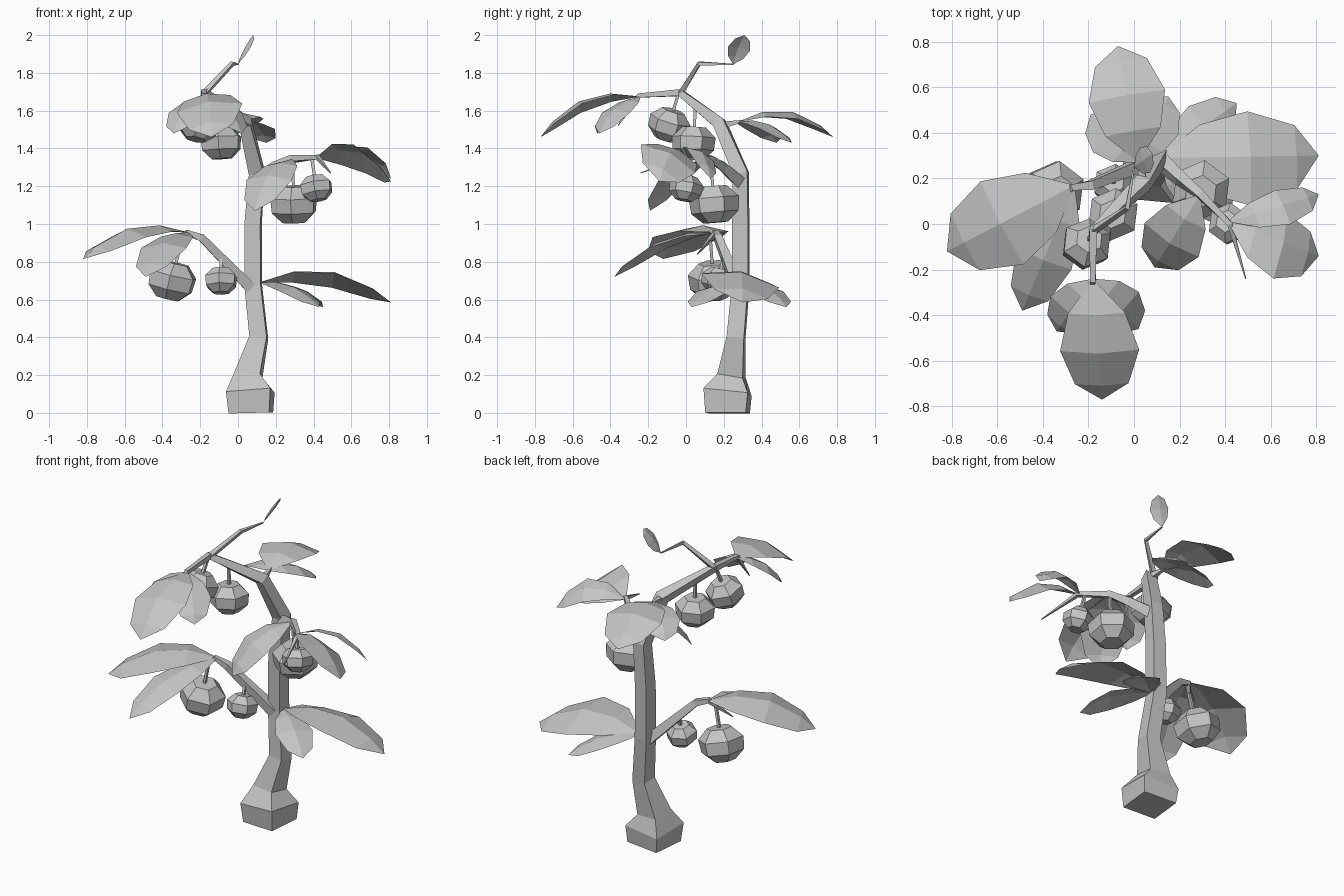
import bpy, bmesh, math
from mathutils import Vector as V, Matrix

if "Cube" in bpy.data.objects:
    bpy.data.objects.remove(bpy.data.objects["Cube"], do_unlink=True)

grey = bpy.data.materials.new("plain_grey")
grey.use_nodes = True
grey.diffuse_color = (0.56, 0.56, 0.56, 1)
grey.node_tree.nodes["Principled BSDF"].inputs["Base Color"].default_value = grey.diffuse_color


def finish(name, bm, fix_normals=True):
    if fix_normals:
        bmesh.ops.recalc_face_normals(bm, faces=bm.faces)
    mesh = bpy.data.meshes.new(name)
    bm.to_mesh(mesh)
    bm.free()
    mesh.materials.append(grey)
    obj = bpy.data.objects.new(name, mesh)
    bpy.context.collection.objects.link(obj)
    return obj


def loft(bm, rings):
    """Skin a list of vertex rings and cap both ends."""
    n = len(rings[0])
    for a, b in zip(rings, rings[1:]):
        for i in range(n):
            j = (i + 1) % n
            bm.faces.new((a[i], a[j], b[j], b[i]))
    bm.faces.new(rings[0][::-1])
    bm.faces.new(rings[-1])


def limb(name, stations, twist=0):
    """Square tube through (x, y, z, half width) stations."""
    bm = bmesh.new()
    pts = [V(s[:3]) for s in stations]
    span = (pts[-1] - pts[0]).normalized()
    ref = V((1, 0, 0)) if abs(span.x) < 0.7 else V((0, 1, 0))
    ref.rotate(Matrix.Rotation(twist, 3, "Z"))
    rings = []
    for i, p in enumerate(pts):
        before = (p - pts[i - 1]).normalized() if i else V()
        after = (pts[i + 1] - p).normalized() if i + 1 < len(pts) else V()
        t = (before + after).normalized()
        u = (ref - t * ref.dot(t)).normalized()
        w = t.cross(u)
        h = stations[i][3]
        rings.append([bm.verts.new(p + h * (a * u + b * w))
                      for a, b in ((1, 1), (-1, 1), (-1, -1), (1, -1))])
    loft(bm, rings)
    return finish(name, bm)


def leaf(name, base, tip, half, arch, roll=0):
    """Arched blade, folded along its midrib, with a blunt tip."""
    bm = bmesh.new()
    base, tip = V(base), V(tip)
    d = (tip - base).normalized()
    flat_side = d.cross(V((0, 0, 1))).normalized()
    bow = flat_side.cross(d)
    side = Matrix.Rotation(roll, 3, d) @ flat_side
    up = side.cross(d)
    rows = []
    for t, w in ((0, 0), (0.25, 0.72), (0.55, 1), (0.85, 0.68), (1, 0)):
        mid = base.lerp(tip, t) + bow * arch * 4 * t * (1 - t)
        row = [bm.verts.new(mid)]
        if w:
            drop = up * -0.22 * half * w
            row = [bm.verts.new(mid - side * half * w + drop), row[0],
                   bm.verts.new(mid + side * half * w + drop)]
        rows.append(row)
    first, last = rows[0][0], rows[-1][0]
    for k in (0, 1):
        bm.faces.new((first, rows[1][k + 1], rows[1][k]))
        for a, b in zip(rows[1:-1], rows[2:-1]):
            bm.faces.new((a[k], a[k + 1], b[k + 1], b[k]))
        bm.faces.new((rows[-2][k], rows[-2][k + 1], last))
    bmesh.ops.recalc_face_normals(bm, faces=bm.faces)
    bm.normal_update()
    if sum(f.normal.dot(up) for f in bm.faces) < 0:
        bmesh.ops.reverse_faces(bm, faces=bm.faces)
    return finish(name, bm, False)


def fruit(name, centre, r, hang):
    """Six-sided faceted fruit, leaning along a thin stem up to its branch."""
    c = V(centre)
    axis = (V(hang) - c).normalized()
    lean = V((0, 0, 1)).rotation_difference(axis)
    bm = bmesh.new()
    rings = []
    for scale, z in ((0.55, -0.8), (1.04, -0.35), (1.1, 0.28), (0.6, 0.78)):
        rings.append([bm.verts.new(c + r * (lean @ V((scale * math.sin(i * math.pi / 3 + 0.12),
                                                      scale * math.cos(i * math.pi / 3 + 0.12), z))))
                      for i in range(6)])
    loft(bm, rings)
    finish(name, bm)
    limb(name + "_stem", [(*(c + axis * 0.7 * r), 0.008), (*hang, 0.008)])


# Trunk with a flared foot, bending forward into the top branch
limb("trunk", [
    (0.068, 0.22, 0, 0.108), (0.065, 0.22, 0.11, 0.118), (0.055, 0.24, 0.2, 0.068),
    (0.11, 0.265, 0.4, 0.046), (0.08, 0.29, 0.68, 0.043), (0.08, 0.29, 1.0, 0.042),
    (0.1, 0.29, 1.27, 0.039), (0.04, 0.18, 1.53, 0.032), (-0.18, -0.03, 1.695, 0.018),
    (-0.18, -0.25, 1.68, 0.012), (-0.19, -0.36, 1.52, 0.002)], twist=-0.1)

# Side branches, each ending in a drooping point
limb("left_branch", [(0.1, 0.29, 1.22, 0.032), (0.2, 0.2, 1.3, 0.024), (0.29, 0.13, 1.345, 0.018),
                     (0.42, 0, 1.355, 0.012), (0.49, -0.24, 1.27, 0.002)])
limb("right_branch", [(0.08, 0.28, 0.65, 0.03), (-0.19, 0.17, 0.925, 0.02),
                      (-0.27, 0.16, 0.955, 0.014), (-0.37, 0.06, 0.84, 0.002)])
limb("top_twig", [(-0.18, -0.03, 1.69, 0.014), (-0.03, 0.07, 1.85, 0.01), (0, 0.25, 1.845, 0.003)])
limb("back_twig", [(0.04, 0.18, 1.52, 0.02), (0.02, 0.3, 1.545, 0.006)])

# Leaf clusters: shared base, then tip, half width, arch and roll of each leaf
clusters = {
    "lower_left": ((0.11, 0.29, 0.69), [((0.81, 0.3, 0.585), 0.21, 0.115, -0.18),
                                        ((0.45, 0.53, 0.56), 0.11, 0.05),
                                        ((0.43, 0.03, 0.56), 0.11, 0.05)]),
    "right": ((-0.26, 0.17, 0.955), [((-0.82, -0.12, 0.815), 0.205, 0.1),
                                     ((-0.49, -0.38, 0.72), 0.13, 0.08)]),
    "left": ((0.41, 0.01, 1.35), [((0.81, -0.14, 1.225), 0.165, 0.1, -0.5),
                                  ((0.81, 0.13, 1.24), 0.09, 0.1, -0.45)]),
    "left_inner": ((0.29, 0.13, 1.345), [((0.09, -0.19, 1.07), 0.14, 0.08)]),
    "front": ((-0.18, -0.24, 1.675), [((-0.14, -0.77, 1.46), 0.175, 0.1, 0.15),
                                      ((-0.34, -0.47, 1.48), 0.11, 0.05),
                                      ((0.02, -0.46, 1.48), 0.11, 0.05)]),
    "back": ((0.02, 0.27, 1.54), [((-0.07, 0.78, 1.46), 0.17, 0.1),
                                  ((-0.19, 0.48, 1.43), 0.11, 0.05),
                                  ((0.15, 0.56, 1.43), 0.11, 0.05)]),
    "top": ((0, 0.25, 1.845), [((0.08, 0.31, 2.0), 0.062, 0.01, -0.35)]),
}
for where, (base, blades) in clusters.items():
    for i, blade in enumerate(blades, 1):
        leaf(f"{where}_leaf_{i}", base, *blade)

# Hanging fruit
for name, centre, r, hang in (
        ("right_large_fruit", (-0.35, 0.145, 0.7), 0.122, (-0.3, 0.13, 0.91)),
        ("right_small_fruit", (-0.09, 0.17, 0.7), 0.083, (-0.09, 0.2, 0.83)),
        ("top_back_fruit", (-0.09, 0.04, 1.43), 0.106, (-0.1, 0.05, 1.63)),
        ("top_front_fruit", (-0.21, -0.09, 1.525), 0.102, (-0.18, -0.04, 1.69)),
        ("left_large_fruit", (0.295, 0.15, 1.105), 0.122, (0.29, 0.13, 1.34)),
        ("left_small_fruit", (0.415, 0, 1.19), 0.083, (0.39, 0.03, 1.35))):
    fruit(name, centre, r, hang)
